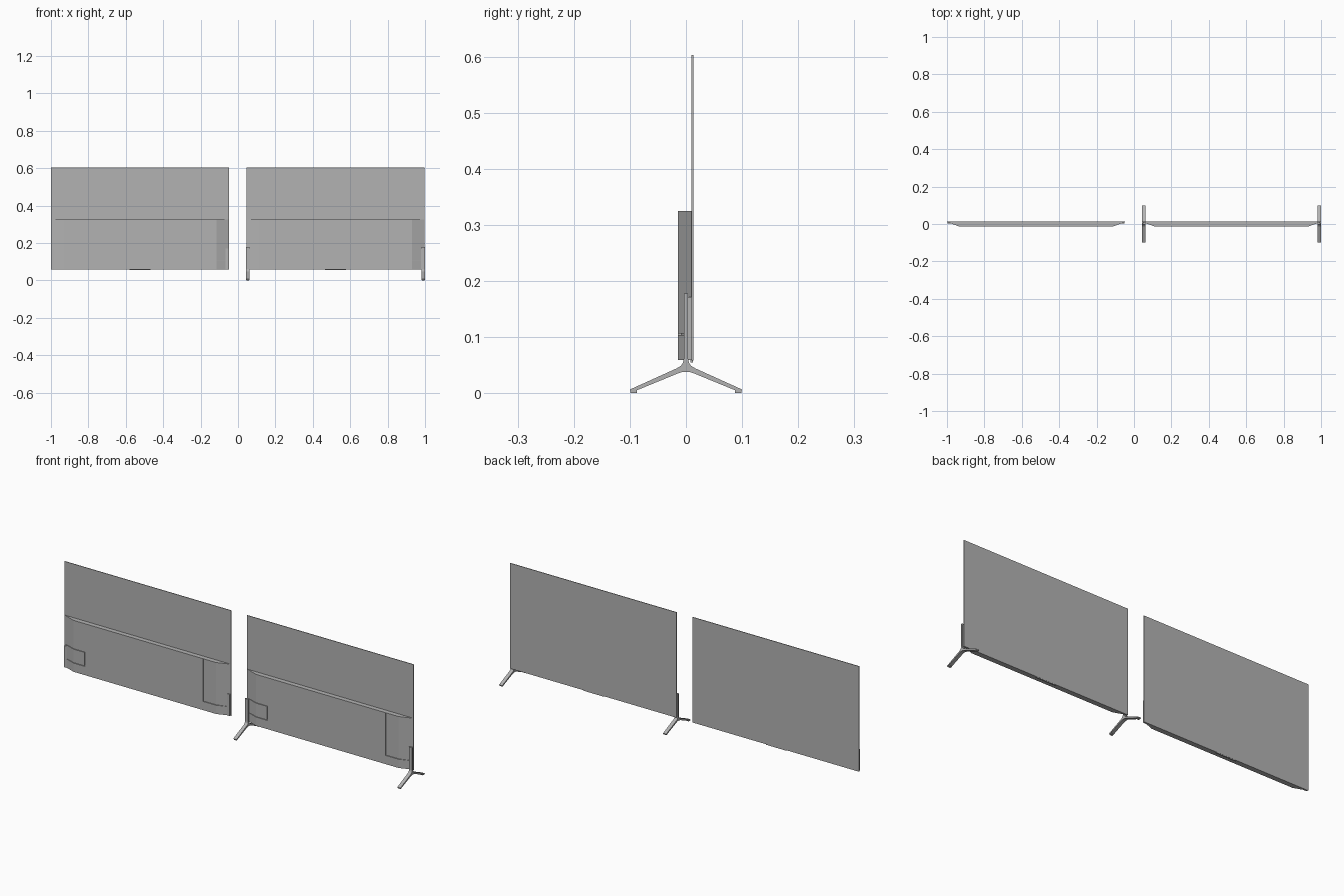
import bpy, bmesh

if "Cube" in bpy.data.objects:
    bpy.data.objects.remove(bpy.data.objects["Cube"])

HALF = 0.4765           # half screen width
FLAT = 0.408            # half width of the flat part of the rear housing
Y_PANEL, Y_BACK = 0.010, -0.0143
Z_LOW, Z_HIGH = 0.059, 0.325

grey = bpy.data.materials.new("dark_grey")
grey.diffuse_color = (0.45, 0.45, 0.45, 1)
grey.use_nodes = True
grey.node_tree.nodes["Principled BSDF"].inputs["Base Color"].default_value = grey.diffuse_color


def prism(name, pts, axis, lo, hi):
    """Extrude a closed outline along z (points are x,y) or x (points are y,z)."""
    bm = bmesh.new()
    put = (lambda p, t: (p[0], p[1], t)) if axis == 'z' else (lambda p, t: (t, p[0], p[1]))
    face = bm.faces.new([bm.verts.new(put(p, lo)) for p in pts])
    ext = bmesh.ops.extrude_face_region(bm, geom=[face])
    vec = (0, 0, hi - lo) if axis == 'z' else (hi - lo, 0, 0)
    bmesh.ops.translate(bm, vec=vec, verts=[g for g in ext['geom'] if isinstance(g, bmesh.types.BMVert)])
    bmesh.ops.recalc_face_normals(bm, faces=bm.faces)
    mesh = bpy.data.meshes.new(name)
    bm.to_mesh(mesh)
    bm.free()
    mesh.materials.append(grey)
    obj = bpy.data.objects.new(name, mesh)
    bpy.context.collection.objects.link(obj)
    return obj


def box(name, x0, x1, y0, y1, z0, z1):
    return prism(name, [(x0, y0), (x1, y0), (x1, y1), (x0, y1)], 'z', z0, z1)


def surface_y(x):
    """Depth of the rear housing surface at x."""
    t = max(0, (abs(x) - FLAT) / (HALF - 0.002 - FLAT))
    return Y_BACK + t * (Y_PANEL - Y_BACK)


def groove(obj, x0, x1, z0, z1):
    """Cut a narrow seam that follows the housing surface."""
    xs = sorted([x0, x1] + [b for b in (-FLAT, FLAT) if x0 < b < x1])
    pts = [(x, surface_y(x) - 0.006) for x in xs]
    pts += [(x, min(surface_y(x) + 0.005, Y_PANEL - 0.0005)) for x in reversed(xs)]
    cutter = prism("seam_cutter", pts, 'z', z0, z1)
    cutter.hide_render = True
    mod = obj.modifiers.new("seam", 'BOOLEAN')
    mod.operation, mod.solver, mod.object = 'DIFFERENCE', 'EXACT', cutter
    bpy.context.view_layer.objects.active = obj
    bpy.ops.object.modifier_apply(modifier=mod.name)
    bpy.data.objects.remove(cutter)


def television(tag, cx):
    # thin screen slab and sensor tab under it
    parts = [box(tag + "_screen", -HALF, HALF, Y_PANEL, 0.0134, 0.058, 0.603),
             box(tag + "_sensor_tab", -0.057, 0.057, 0.008, 0.0128, 0.055, 0.060)]
    # rear housing with tapered ends
    e = HALF - 0.002
    housing = prism(tag + "_rear_housing", [(-e, Y_PANEL), (-FLAT, Y_BACK), (FLAT, Y_BACK), (e, Y_PANEL)],
                    'z', Z_LOW, Z_HIGH)
    # seams of the two rear covers
    w = 0.0025
    groove(housing, -0.470, -0.343, 0.104, 0.104 + w)
    groove(housing, -0.470, -0.343, 0.176, 0.176 + w)
    groove(housing, -0.343 - w, -0.343, 0.104, 0.176 + w)
    groove(housing, 0.334, 0.470, 0.104, 0.104 + w)
    groove(housing, 0.334, 0.334 + w, 0.104, Z_HIGH - 0.001)
    parts.append(housing)
    # leg mounting blocks at both ends
    for side, s in (("left", -1), ("right", 1)):
        a, b = sorted((s * 0.457, s * (HALF - 0.003)))
        parts.append(box(f"{tag}_{side}_leg_mount", a, b, 0.003, Y_PANEL, Z_LOW, 0.171))
    for p in parts:
        p.location.x = cx


def stand_leg(name, x):
    # one half of the forked outline, mirrored in y
    half = [(0.004, 0.178), (0.004, 0.061), (0.0055, 0.054), (0.009, 0.049), (0.016, 0.0445),
            (0.100, 0.0065), (0.099, 0.0035), (0.094, 0.0025), (0.016, 0.0345), (0.007, 0.0375)]
    outline = half + [(-y, z) for y, z in reversed(half)]
    prism(name, outline, 'x', x - 0.0092, x + 0.0092)
    # foot pads
    for end, s in (("front", -1), ("back", 1)):
        pad = [(s * 0.087, 0.0065), (s * 0.099, 0.004), (s * 0.099, 0.001), (s * 0.097, 0.0), (s * 0.087, 0.0)]
        prism(f"{name}_{end}_pad", pad, 'x', x - 0.007, x + 0.007)


# wall version on the left, table version on the right
television("wall_tv", -0.5235)
television("table_tv", 0.5215)
for side, s in (("left", -1), ("right", 1)):
    stand_leg(side + "_stand_leg", 0.5215 + s * 0.4693)
